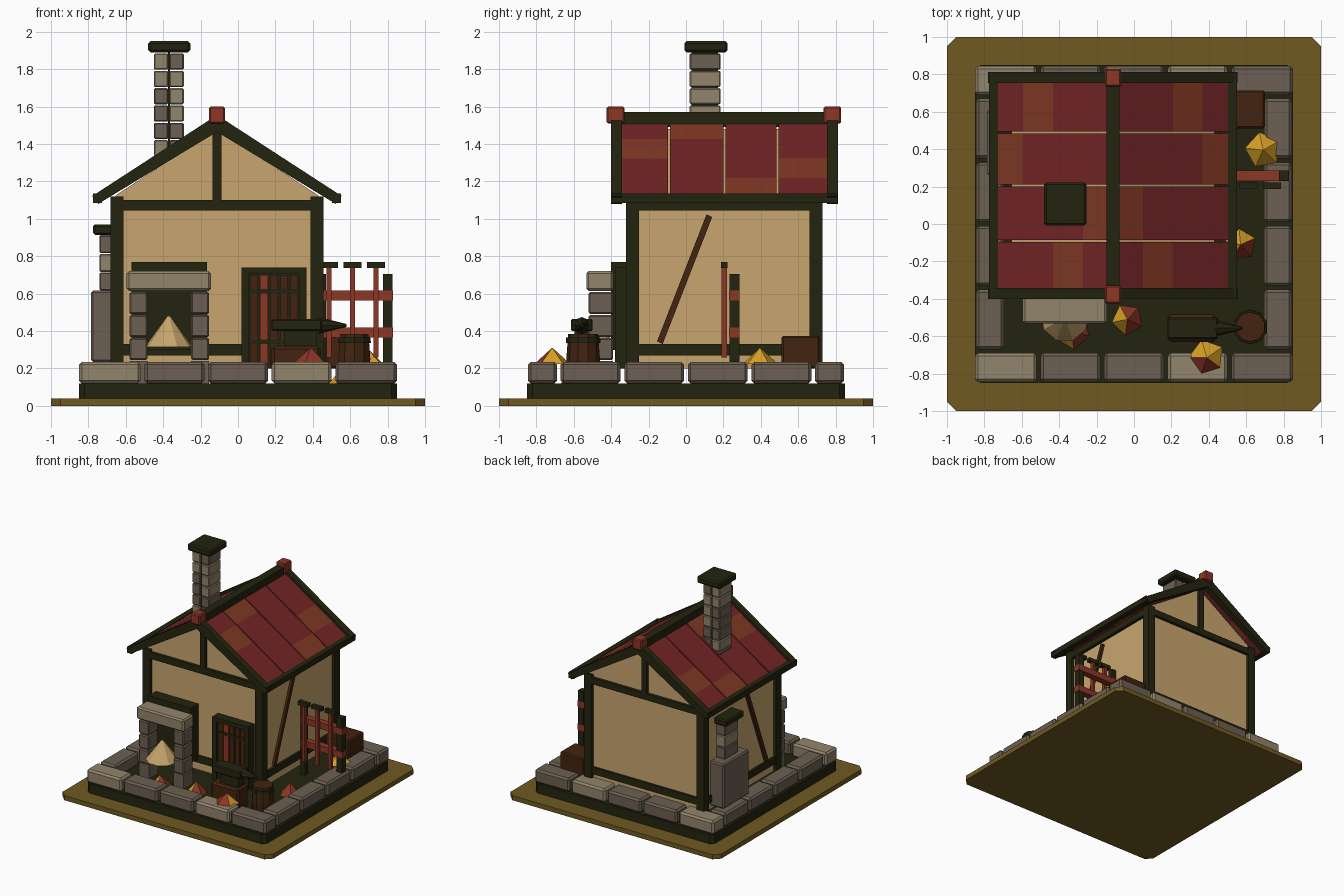
import bpy, bmesh, math, random
from mathutils import Matrix, Vector

if "Cube" in bpy.data.objects:
    bpy.data.objects.remove(bpy.data.objects["Cube"])

random.seed(4)


def material(name, *rgb):
    m = bpy.data.materials.new(name)
    lin = [((c / 255 + 0.055) / 1.055) ** 2.4 if c > 10 else c / 255 / 12.92 for c in rgb]
    m.diffuse_color = (*lin, 1)
    m.use_nodes = True
    m.node_tree.nodes["Principled BSDF"].inputs["Base Color"].default_value = m.diffuse_color
    return m


PLASTER = material("plaster_tan", 200, 166, 110)
TIMBER = material("dark_timber", 36, 36, 16)
ROOF = material("roof_red", 115, 36, 38)
PATCH = material("roof_patch", 128, 56, 36)
STONE = material("stone", 108, 96, 82)
PALE = material("pale_stone", 146, 133, 108)
EARTH = material("olive_earth", 112, 90, 34)
GOLD = material("ember_yellow", 215, 160, 38)
WOOD = material("brown_wood", 66, 36, 16)
RUST = material("rust_red", 140, 55, 38)


def finish(name, bm, *mats):
    bmesh.ops.recalc_face_normals(bm, faces=bm.faces)
    me = bpy.data.meshes.new(name)
    bm.to_mesh(me)
    bm.free()
    for m in mats:
        me.materials.append(m)
    ob = bpy.data.objects.new(name, me)
    bpy.context.collection.objects.link(ob)
    return ob


def box(name, x0, x1, y0, y1, z0, z1, mat, bevel=0):
    bm = bmesh.new()
    size = Vector((x1 - x0, y1 - y0, z1 - z0))
    mid = Vector((x0 + x1, y0 + y1, z0 + z1)) / 2
    bmesh.ops.create_cube(bm, size=1, matrix=Matrix.Translation(mid) @ Matrix.Diagonal((*size, 1)))
    if bevel:
        bmesh.ops.bevel(bm, geom=bm.edges[:], offset=bevel, segments=1, affect='EDGES')
    return finish(name, bm, mat)


def prism(name, pts, axis, a, b, mat):
    place = {'x': lambda p, q, t: (t, p, q), 'y': lambda p, q, t: (p, t, q),
             'z': lambda p, q, t: (p, q, t)}[axis]
    bm = bmesh.new()
    lo = [bm.verts.new(place(*p, a)) for p in pts]
    hi = [bm.verts.new(place(*p, b)) for p in pts]
    bm.faces.new(lo)
    bm.faces.new(hi)
    for i in range(len(pts)):
        j = (i + 1) % len(pts)
        bm.faces.new((lo[i], lo[j], hi[j], hi[i]))
    return finish(name, bm, mat)


def cone(name, x, y, z0, z1, r0, r1, n, mat, turn=0, red_side=None):
    bm = bmesh.new()
    bmesh.ops.create_cone(bm, cap_ends=True, segments=n, radius1=r0, radius2=r1, depth=z1 - z0,
                          matrix=Matrix.Translation((x, y, (z0 + z1) / 2)) @ Matrix.Rotation(turn, 4, 'Z'))
    if red_side:
        bm.normal_update()
        for f in bm.faces:
            f.material_index = int(f.normal.xy.dot(Vector(red_side)) > 0.2)
    return finish(name, bm, mat, RUST)


def octagon(h, c):
    return [(-h + c, -h), (h - c, -h), (h, -h + c), (h, h - c),
            (h - c, h), (-h + c, h), (-h, h - c), (-h, -h + c)]


# Ground plate, foundation and border stones
prism("ground_plate", octagon(1, 0.05), 'z', 0, 0.04, EARTH)
prism("foundation", octagon(0.85, 0.03), 'z', 0.04, 0.12, TIMBER)
edges = [-0.85, -0.51, -0.17, 0.17, 0.51, 0.85]
for i in range(5):
    a, b = edges[i] + 0.01 * (i > 0), edges[i + 1] - 0.01 * (i < 4)
    box("front_stone", a, b, -0.845, -0.69, 0.12, 0.235, PALE if i in (0, 3) else STONE, 0.015)
    box("back_stone", a, b, 0.69, 0.845, 0.12, 0.235, PALE if i in (0, 3) else STONE, 0.015)
sides = [-0.68, -0.34, 0, 0.34, 0.68]
for i in range(4):
    a, b = sides[i] + 0.01, sides[i + 1] - 0.01
    box("left_stone", -0.845, -0.695, a, b, 0.12, 0.235, STONE, 0.015)
    box("right_stone", 0.695, 0.845, a, b, 0.12, 0.235, STONE, 0.015)

# House body with timber frame
CX = -0.1125
X0, X1, Y0, Y1 = -0.682, 0.457, -0.32, 0.73
prism("house_walls", [(-0.655, 0.2), (0.43, 0.2), (0.43, 1.125), (CX, 1.48), (-0.655, 1.125)],
      'y', -0.295, 0.705, PLASTER)
for x in (X0, X1 - 0.07):
    for y in (Y0, Y1 - 0.07):
        box("corner_post", x, x + 0.07, y, y + 0.07, 0.2, 1.12, TIMBER)
for z0, z1, name in ((0.27, 0.33, "sill_beam"), (1.045, 1.1, "top_beam")):
    d = 0.008 if z0 < 1 else 0
    for y in (Y0 + d, Y1 - 0.04 - d):
        box(name, X0 + d, X1 - d, y, y + 0.04, z0, z1, TIMBER)
    for x in (X0 + d, X1 - 0.04 - d):
        box(name, x, x + 0.04, Y0 + d, Y1 - d, z0, z1, TIMBER)
for y in (Y0, Y1 - 0.04):
    box("king_post", CX - 0.023, CX + 0.023, y, y + 0.04, 1.09, 1.47, TIMBER)
brace = [(-0.155, 0.345), (-0.125, 0.33), (0.14, 1.01), (0.11, 1.025)]
prism("right_brace", brace, 'x', 0.425, 0.45, WOOD)
prism("left_brace", brace, 'x', -0.675, -0.65, WOOD)

# Roof: four panels a side, each with one patched course
cols = [(-0.345, -0.095), (-0.085, 0.2), (0.21, 0.485), (0.495, 0.76)]
rows = [0.0, 0.16, 0.32, 0.48, 0.63]
for s in (-1, 1):
    for c, (y0, y1) in enumerate(cols):
        for r in range(4):
            a, b = rows[r], rows[r + 1]
            za, zb = 1.53 - 0.65 * a, 1.53 - 0.65 * b
            prism("roof_panel", [(CX + s * a, za), (CX + s * b, zb), (CX + s * b, zb - 0.035),
                                 (CX + s * a, za - 0.035)], 'y', y0, y1,
                  PATCH if r == (1, 0, 3, 2)[c] else ROOF)
    for y in (-0.4, 0.755):
        prism("barge_board", [(CX, 1.555), (CX + s * 0.667, 1.122), (CX + s * 0.635, 1.08), (CX, 1.465)],
              'y', y, y + 0.057, TIMBER)
    e = sorted((CX + s * 0.615, CX + s * 0.662))
    box("eave_beam", *e, -0.4, 0.81, 1.085, 1.135, TIMBER)
box("ridge_beam", CX - 0.035, CX + 0.035, -0.4, 0.81, 1.49, 1.57, TIMBER)
for y in (-0.425, 0.735):
    box("ridge_finial", CX - 0.043, CX + 0.043, y, y + 0.095, 1.51, 1.6, RUST, 0.008)

# Main chimney of paired blocks
box("chimney_core", -0.375, -0.363, 0.03, 0.17, 1.15, 1.9, TIMBER)
for i in range(8):
    z = 1.15 + i * 0.0925
    for x in (-0.45, -0.367):
        box("chimney_block", x, x + 0.077, 0.02, 0.185, z, z + 0.086,
            PALE if random.random() < 0.3 else STONE, 0.006)
box("chimney_cap", -0.48, -0.255, -0.008, 0.222, 1.89, 1.95, TIMBER, 0.012)

# Small flue on the left wall
box("flue_base", -0.785, -0.65, 0.26, 0.61, 0.235, 0.617, STONE, 0.01)
for i in range(3):
    z = 0.617 + i * 0.1
    box("flue_block", -0.74, -0.65, 0.345, 0.525, z, z + 0.096, PALE if i == 1 else STONE, 0.006)
box("flue_cap", -0.775, -0.65, 0.315, 0.555, 0.915, 0.97, TIMBER, 0.01)

# Forge hearth
box("hearth_back", -0.57, -0.165, -0.4, -0.3, 0.3, 0.77, TIMBER)
for x in (-0.58, -0.25):
    for i in range(3):
        z = 0.245 + i * 0.123
        box("hearth_pillar", x, x + 0.095, -0.52, -0.39, z, z + 0.118, STONE, 0.008)
    box("hearth_pillar_foot", x, x + 0.095, -0.515, -0.39, 0.12, 0.24, STONE)
box("hearth_lintel", -0.595, -0.145, -0.533, -0.39, 0.615, 0.72, PALE, 0.012)
cone("hearth_fire", -0.37, -0.5, 0.315, 0.48, 0.13, 0.008, 9, PLASTER)

# Plank door
box("door_back", 0.05, 0.335, -0.335, -0.3, 0.2, 0.72, TIMBER)
for x in (0.02, 0.325):
    box("door_jamb", x, x + 0.04, -0.38, -0.3, 0.2, 0.74, TIMBER)
box("door_head", 0.02, 0.365, -0.38, -0.3, 0.705, 0.74, TIMBER)
for i in range(5):
    x = 0.063 + i * 0.0535
    box("door_plank", x, x + 0.045, -0.36, -0.33, 0.22, 0.7, RUST if i == 1 else WOOD)
for z in (0.33, 0.6):
    box("door_strap", 0.06, 0.325, -0.367, -0.34, z, z + 0.025, TIMBER)

# Anvil on its stump
box("anvil_stump", 0.18, 0.44, -0.63, -0.485, 0.12, 0.32, WOOD, 0.015)
box("anvil_neck", 0.245, 0.42, -0.595, -0.52, 0.31, 0.41, TIMBER)
box("anvil_top", 0.18, 0.45, -0.615, -0.5, 0.4, 0.465, TIMBER, 0.008)
horn = cone("anvil_horn", 0, 0, -0.075, 0.075, 0.045, 0.008, 8, TIMBER)
horn.data.transform(Matrix.Translation((0.505, -0.557, 0.43)) @ Matrix.Rotation(math.pi / 2, 4, 'Y'))

# Barrel
cone("barrel_lower", 0.622, -0.55, 0.12, 0.25, 0.078, 0.09, 10, WOOD)
cone("barrel_upper", 0.622, -0.55, 0.25, 0.385, 0.09, 0.08, 10, WOOD)
for z in (0.16, 0.335):
    cone("barrel_hoop", 0.622, -0.55, z, z + 0.03, 0.093, 0.091, 10, TIMBER)

# Crate and tool rack on the right
box("crate", 0.47, 0.7, 0.51, 0.715, 0.2, 0.375, WOOD, 0.01)
box("rack_post", 0.775, 0.825, 0.232, 0.285, 0.12, 0.705, TIMBER)
box("rack_post", 0.43, 0.47, 0.235, 0.28, 0.12, 0.705, TIMBER)
for z in (0.365, 0.563):
    box("rack_rail", 0.44, 0.83, 0.23, 0.287, z, z + 0.053, RUST)
for x in (0.487, 0.612, 0.737):
    box("tool_handle", x - 0.013, x + 0.013, 0.19, 0.22, 0.26, 0.75, RUST)
    box("tool_head", x - 0.048, x + 0.048, 0.188, 0.222, 0.737, 0.77, TIMBER)

# Ember heaps, some with red facets
for x, y, z, h, r, turn, red in ((0.39, -0.715, 0.225, 0.085, 0.1, 0.3, (-0.2, -1)),
                                 (0.69, 0.395, 0.225, 0.085, 0.098, 0.2, None),
                                 (-0.035, -0.51, 0.12, 0.1, 0.085, 0.5, (1, 0.2)),
                                 (0.57, -0.11, 0.12, 0.1, 0.085, 0.1, (0.2, -1)),
                                 (-0.33, -0.575, 0.12, 0.1, 0.095, 0.7, (0.7, -0.7))):
    cone("ember_heap", x, y, z, z + h, r, 0.002, 5, GOLD, turn, red)
